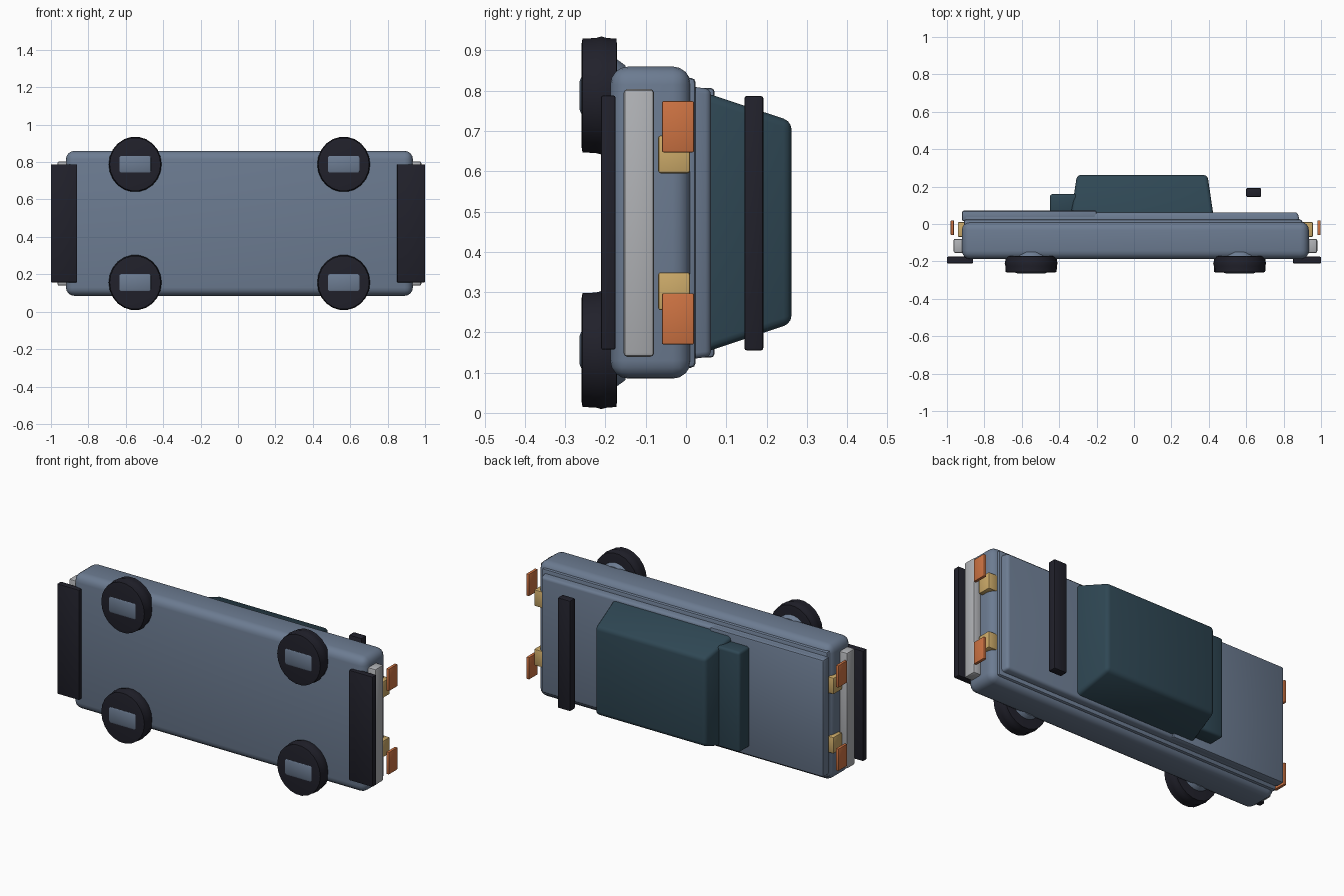
import bpy, bmesh, math
from mathutils import Vector

if "Cube" in bpy.data.objects:
    bpy.data.objects.remove(bpy.data.objects["Cube"])

ZC = 0.472  # mid-plane across the width of the car


def mat(name, rgb):
    m = bpy.data.materials.new(name)
    m.diffuse_color = (*rgb, 1)
    m.use_nodes = True
    m.node_tree.nodes["Principled BSDF"].inputs["Base Color"].default_value = m.diffuse_color
    return m


BLUE = mat("steel blue", (0.15, 0.20, 0.285))
TEAL = mat("dark teal", (0.028, 0.063, 0.088))
BLACK = mat("near black", (0.015, 0.015, 0.024))
GREY = mat("light grey", (0.43, 0.44, 0.46))
TAN = mat("tan yellow", (0.60, 0.40, 0.14))
ORANGE = mat("orange", (0.61, 0.17, 0.055))


def finish(name, bm, material):
    bmesh.ops.recalc_face_normals(bm, faces=bm.faces[:])
    me = bpy.data.meshes.new(name)
    bm.to_mesh(me)
    bm.free()
    me.materials.append(material)
    ob = bpy.data.objects.new(name, me)
    bpy.context.collection.objects.link(ob)
    bpy.context.view_layer.objects.active = ob
    bpy.ops.object.select_all(action='DESELECT')
    ob.select_set(True)
    bpy.ops.object.shade_smooth_by_angle(angle=math.radians(30))
    return ob


def box(name, x, y, z, material, bevel=0.006, segs=2, top=None):
    """Bevelled box from ranges; top gives different x and z ranges at max y."""
    bm = bmesh.new()
    bmesh.ops.create_cube(bm, size=2)
    for v in bm.verts:
        xr, zr = top if top and v.co.y > 0 else (x, z)
        v.co = Vector((xr[v.co.x > 0], y[v.co.y > 0], zr[v.co.z > 0]))
    bmesh.ops.bevel(bm, geom=bm.edges[:], offset=bevel, segments=segs,
                    profile=0.5, affect='EDGES')
    return finish(name, bm, material)


def lathe(name, cx, cz, profile, material, sides=22, sx=1.0):
    """Closed disc with its axis on y; profile holds (y, radius) pairs."""
    bm = bmesh.new()
    rings = []
    for y, r in profile:
        rings.append([bm.verts.new((cx + sx * r * math.cos(2 * math.pi * i / sides), y,
                                    cz + r * math.sin(2 * math.pi * i / sides)))
                      for i in range(sides)])
    for a, b in zip(rings, rings[1:]):
        for i in range(sides):
            j = (i + 1) % sides
            bm.faces.new((a[i], a[j], b[j], b[i]))
    bm.faces.new(rings[0])
    bm.faces.new(rings[-1])
    return finish(name, bm, material)


# Lower body and stacked deck layers
box("lower_body", (-0.92, 0.935), (-0.188, 0.012), (0.085, 0.86), BLUE, 0.045, 4)
box("body_seam", (-0.91, 0.90), (-0.05, 0.024), (0.112, 0.832), BLUE, 0.012)
box("deck", (-0.91, 0.89), (0.0, 0.062), (0.132, 0.812), BLUE, 0.014, 3,
    top=((-0.91, 0.875), (0.14, 0.804)))
box("rear_deck", (-0.92, -0.20), (0.015, 0.071), (0.137, 0.807), BLUE, 0.01)

# Cabin, rear step and the bar floating above the deck
box("cabin", (-0.338, 0.425), (0.045, 0.262), (0.15, 0.796), TEAL, 0.02, 3,
    top=((-0.305, 0.393), (0.222, 0.724)))
box("cabin_step", (-0.45, -0.30), (0.05, 0.16), (0.185, 0.76), TEAL, 0.015, 3)
box("roof_bar", (0.60, 0.68), (0.145, 0.192), (0.155, 0.787), BLACK, 0.006)

# Wheels with rectangular hub plates and inner mounts
for end, cx in (("rear", -0.55), ("front", 0.565)):
    for side, cz in (("upper", ZC + 0.316), ("lower", ZC - 0.316)):
        tag = f"{end}_{side}"
        lathe("tyre_" + tag, cx, cz,
              [(-0.260, 0.125), (-0.257, 0.143), (-0.225, 0.144), (-0.210, 0.148),
               (-0.195, 0.144), (-0.173, 0.143), (-0.171, 0.125)], BLACK, sx=0.955)
        box("hub_plate_" + tag, (cx - 0.087, cx + 0.087), (-0.264, -0.22),
            (cz - 0.048, cz + 0.048), BLUE, 0.012)
        lathe("wheel_mount_" + tag, cx, cz, [(-0.20, 0.10), (-0.173, 0.092), (-0.15, 0.075)], BLUE)

# Parts repeated at both ends: bumper plate, grille and lamps
ENDS = (
    ("rear", (-1.0, -0.86), (-0.965, -0.90), (-0.942, -0.90), (-0.98, -0.963)),
    ("front", (0.85, 1.0), (0.92, 0.98), (0.90, 0.957), (0.98, 0.998)),
)
for end, bumper, grille, lamp, signal in ENDS:
    box("bumper_" + end, bumper, (-0.211, -0.175), (0.157, 0.788), BLACK, 0.005)
    box("grille_" + end, grille, (-0.155, -0.079), (0.139, 0.804), GREY, 0.01)
    for side, s in (("upper", 1), ("lower", -1)):
        zl = sorted((ZC + s * 0.123, ZC + s * 0.217))
        zs = sorted((ZC + s * 0.175, ZC + s * 0.302))
        box(f"lamp_{end}_{side}", lamp, (-0.069, 0.01), zl, TAN, 0.006)
        box(f"signal_{end}_{side}", signal, (-0.06, 0.02), zs, ORANGE, 0.004)
